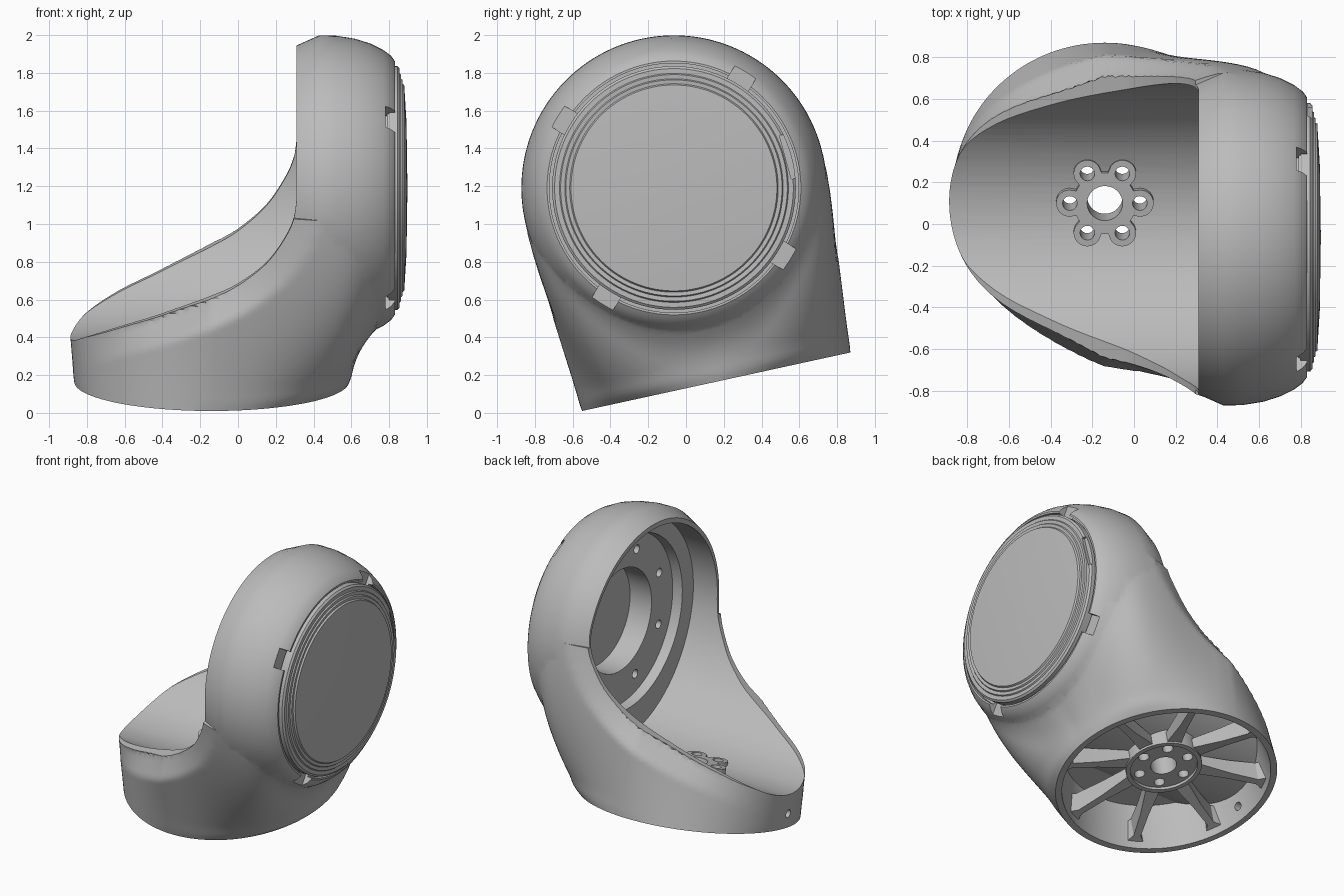
import bpy
import bmesh
from math import sin, cos, pi, sqrt, radians, hypot
from mathutils import Matrix, Vector

if "Cube" in bpy.data.objects:
    bpy.data.objects.remove(bpy.data.objects["Cube"])

grey = bpy.data.materials.new("grey_plastic")
grey.use_nodes = True
grey.diffuse_color = (0.5, 0.5, 0.5, 1)
grey.node_tree.nodes["Principled BSDF"].inputs["Base Color"].default_value = (0.5, 0.5, 0.5, 1)

CX = -0.14       # base axis position along x
AXIS = 1.05      # height of the joint axis above the base plane
HEAD = [(0.27, .737), (0.43, .808), (0.52, .806), (0.62, .79), (0.70, .765),
        (0.77, .73), (0.81, .70), (0.83, .672)]
RIM_KEYS = [(-1.1, .2), (-.9, .25), (-.8, .31), (-.7, .36), (-.6, .405), (-.45, .465), (-.3, .53),
            (-.14, .6), (0, .675), (.15, .80), (.25, .945), (.295, 1.05), (.31, 1.15)]


# ---- helpers ----
def smooth_line(pts, steps=4):
    """Catmull-Rom curve through the points."""
    v = [Vector(p) for p in pts]
    v = [v[0]] + v + [v[-1]]
    out = []
    for a, b, c, d in zip(v, v[1:], v[2:], v[3:]):
        for k in range(steps):
            t = k / steps
            out.append((2 * b + (c - a) * t + (2 * a - 5 * b + 4 * c - d) * t ** 2
                        + (3 * b - a - 3 * c + d) * t ** 3) / 2)
    return out + [v[-1]]


def loft(name, rings):
    """Skin a list of equal-length closed rings and cap both ends."""
    bm = bmesh.new()
    rows = [[bm.verts.new(p) for p in ring] for ring in rings]
    n = len(rows[0])
    for a, b in zip(rows, rows[1:]):
        for i in range(n):
            j = (i + 1) % n
            bm.faces.new((a[i], a[j], b[j], b[i]))
    bm.faces.new(rows[0])
    bm.faces.new(rows[-1])
    bmesh.ops.recalc_face_normals(bm, faces=bm.faces)
    mesh = bpy.data.meshes.new(name)
    bm.to_mesh(mesh)
    bm.free()
    obj = bpy.data.objects.new(name, mesh)
    bpy.context.collection.objects.link(obj)
    mesh.materials.append(grey)
    return obj


def prism(name, pts, axis, lo, hi):
    """Extrude a flat outline along one axis."""
    put = {"x": lambda a, b, t: (t, a, b), "y": lambda a, b, t: (a, t, b),
           "z": lambda a, b, t: (a, b, t)}[axis]
    return loft(name, [[put(a, b, t) for a, b in pts] for t in (lo, hi)])


def circle(r, a=0, b=0, n=32):
    return [(a + r * cos(2 * pi * i / n), b + r * sin(2 * pi * i / n)) for i in range(n)]


def revolve(name, profile, n=128):
    """Turn an (x, radius) profile about the joint axis."""
    return loft(name, [[(x, a, b) for a, b in circle(r, 0, AXIS, n)] for x, r in profile])


def combine(target, tools, op="DIFFERENCE", keep=False):
    for tool in tools:
        mod = target.modifiers.new("cut", "BOOLEAN")
        mod.operation, mod.solver, mod.object = op, "EXACT", tool
        bpy.context.view_layer.update()
        graph = bpy.context.evaluated_depsgraph_get()
        mesh = bpy.data.meshes.new_from_object(target.evaluated_get(graph))
        target.modifiers.clear()
        target.data = mesh
        if not keep:
            bpy.data.objects.remove(tool)


def turned_box(r0, r1, width, angle):
    """Rectangle standing out radially from the joint axis."""
    c, s = cos(angle), sin(angle)
    return [(r * c - t * s, AXIS + r * s + t * c)
            for r, t in ((r0, -width / 2), (r1, -width / 2), (r1, width / 2), (r0, width / 2))]


# ---- outer shell: flared base blended into the round head ----
def head_radius(x):
    if x < 0.43:
        return 0.804
    for (x0, r0), (x1, r1) in zip(HEAD, HEAD[1:]):
        if x <= x1:
            return r0 + (r1 - r0) * (x - x0) / (x1 - x0) - 0.004
    return 0


def head_reach(h, phi):
    d = AXIS - h
    if d >= 0.804 or cos(phi) < 0:
        return 0
    lo, hi = 0, 1.6
    for _ in range(20):
        r = (lo + hi) / 2
        x, v = CX + r * cos(phi), r * sin(phi)
        if x < 0.826 and hypot(v, d) < head_radius(x):
            lo = r
        else:
            hi = r
    return lo


COLS, ROWS = 180, 43
angles = [2 * pi * i / COLS for i in range(COLS)]
levels = [AXIS * k / (ROWS - 1) for k in range(ROWS)]
top_reach = []
for f in angles:
    near = [r for r in (head_reach(AXIS, f + d * 0.04) for d in range(-5, 6)) if r > 0]
    top_reach.append(sum(near) / len(near) if near and cos(f) > 0 else 0)


def outer_reach(h, i):
    """Largest of the flared base, the head, and the web drawn between them."""
    phi = angles[i]
    t = h / AXIS
    t += abs(sin(2 * phi)) * t * (1 - t)
    web = 0.727 * (1 - t) + top_reach[i] * t
    cone = 0.727 + 0.085 * h
    if cos(phi) < 0:                              # sides draw in towards the open end
        cone -= 0.44 * h * sin(phi) ** 2 * abs(cos(phi))
    return max(cone, web if cos(phi) > 0 else 0, head_reach(h, phi))


rim = smooth_line(RIM_KEYS)
rim_line = rim + [Vector((0.31, 2.0))]


def rim_distance(x, h):
    best = 9
    p = Vector((x, h))
    for a, b in zip(rim_line, rim_line[1:]):
        t = max(0, min(1, (p - a).dot(b - a) / (b - a).length_squared))
        best = min(best, (a + (b - a) * t - p).length)
    return best


raw = [[outer_reach(h, i) for i in range(COLS)] for h in levels]
soft = [row[:] for row in raw]
for _ in range(3):
    soft = [[sum(soft[max(0, min(ROWS - 1, k + d))][i] for d in range(-3, 4)) / 7
             for i in range(COLS)] for k in range(ROWS)]
rings = []
for k, h in enumerate(levels):
    ring = []
    for i, f in enumerate(angles):
        r = raw[k][i] + max(0, soft[k][i] - raw[k][i]) * min(1, h / 0.06)
        near = rim_distance(CX + r * cos(f), h)
        depth = (0.07 + 0.05 * (1 - h / AXIS)) * abs(sin(f)) ** (4 if cos(f) < 0 else 1)
        r -= depth * max(0, 1 - near / 0.13)      # sloping rim edge
        ring.append((CX + r * cos(f), r * sin(f), h))
    rings.append(ring)
shell = loft("shell", rings)
combine(shell, [revolve("head", HEAD)], "UNION")


# ---- cavity, opening and underside ----
def trough(grow, lo, hi):
    pts = [((0.735 + grow) * c, AXIS + ((0.81 if s < 0 else 0.72) + grow) * s)
           for c, s in circle(1, n=128)]
    return prism("trough", pts, "x", lo, hi)


opening = prism("opening", [tuple(p) for p in rim] + [(.31, 2.3), (-1.1, 2.3)], "y", -1.2, 1.2)
bore = revolve("bore", [(.40, .62), (.57, .60), (.57, .36), (.74, .36)])
underside = loft("underside", [[(CX + a, b, h) for a, b in circle(r, n=96)]
                               for h, r in ((-.1, .685), (0, .685), (.32, .63))])
combine(underside, [trough(0.05, -1.2, 1.2)])
combine(shell, [trough(0, -1.2, .5), opening, bore, underside])

# cap seat, key notches, bolt holes and side hole
combine(shell, [revolve("seat", [(.80, .66), (.9, .66)])])
combine(shell, [prism("notch", turned_box(.62, .735, .13, radians(46 + 90 * k)), "x", .78, .95)
                for k in range(4)])
combine(shell, [prism("bolt", circle(.03, .48 * cos(k * pi / 4 + .2), AXIS + .48 * sin(k * pi / 4 + .2), 16),
                      "x", .5, .63) for k in range(8)])
combine(shell, [prism("side_hole", circle(.028, -.05, .1, 16), "x", -1, -.7)])

# ---- mounting hub with flower-shaped pad ----
hub = prism("hub", circle(.25, CX, 0, 64), "z", .11, .23)
combine(hub, [prism("hub_recess", circle(.22, CX, 0, 64), "z", -.1, .13)])
petals = []
for i in range(120):
    t = 2 * pi * i / 120
    d = (t + pi / 6) % (pi / 3) - pi / 6          # angle from the nearest lobe
    inside = 0.066 ** 2 - (0.168 * sin(d)) ** 2
    r = max(0.15, 0.168 * cos(d) + sqrt(inside)) if inside > 0 else 0.15
    petals.append((CX + r * cos(t), r * sin(t)))
pad = prism("hub_pad", petals, "z", .17, .285)
holes = [prism("hole", circle(.085, CX, 0), "z", -.2, .5)]
for k in range(6):
    holes.append(prism("hole", circle(.035, CX + .168 * cos(k * pi / 3), .168 * sin(k * pi / 3), 20),
                       "z", -.2, .5))
combine(hub, holes, keep=True)
combine(pad, holes, keep=True)
combine(shell, holes)

# ---- spokes under the floor, sloping from the hub to flared ends ----
for k in range(8):
    t = k * pi / 4 + pi / 8
    c, s = cos(t), sin(t)
    loft("spoke_%d" % (k + 1),
         [[(CX + r * c - w * s, r * s + w * c, z) for w, z in ((-w, low), (w, low), (w, .2), (-w, .2))]
          for r, w, low in ((.22, .05, .13), (.45, .028, .09), (.63, .024, .06), (.685, .06, .05))])

# ---- stepped, slightly domed round cap ----
cap = revolve("cap", [(.79, .645), (.845, .645), (.856, .632), (.856, .606), (.864, .60), (.862, .578),
                      (.871, .572), (.869, .552), (.880, .545), (.892, .35), (.897, .01)])
combine(cap, [prism("cap_notch", turned_box(.612, .7, .24, radians(3)), "x", .835, .95)])

# ---- tilt everything onto its base and shade ----
place = Matrix.Translation((0, .16, .165)) @ Matrix.Rotation(radians(12.3), 4, "X")
bpy.ops.object.select_all(action="DESELECT")
for obj in bpy.context.collection.objects:
    if obj.type == "MESH" and grey.name in obj.data.materials:
        obj.data.transform(place)
        obj.select_set(True)
        bpy.context.view_layer.objects.active = obj
bpy.ops.object.shade_smooth_by_angle(angle=radians(30))
